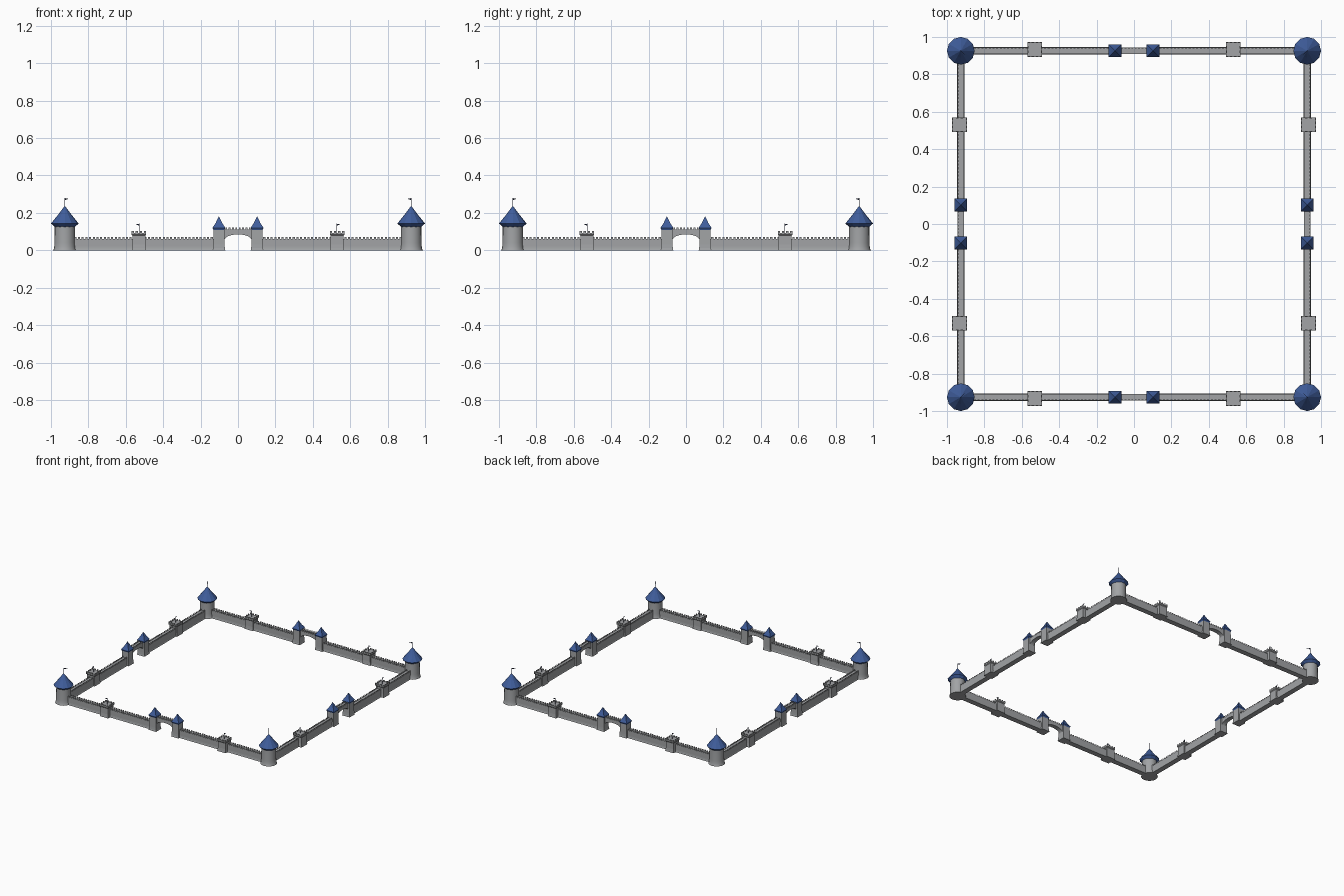
import bpy, bmesh, math
from mathutils import Matrix, Vector

if "Cube" in bpy.data.objects:
    bpy.data.objects.remove(bpy.data.objects["Cube"])

C = 0.926                      # distance of wall centre line from origin


def material(name, col):
    m = bpy.data.materials.new(name)
    m.diffuse_color = (*col, 1)
    m.use_nodes = True
    m.node_tree.nodes["Principled BSDF"].inputs["Base Color"].default_value = m.diffuse_color
    return m


BLUE = material("roof_blue", (0.05, 0.11, 0.33))
DARK = material("flag_dark", (0.03, 0.04, 0.09))
STONE = material("stone", (0.36, 0.37, 0.38))


def box(bm, x0, x1, y0, y1, z0, z1):
    m = Matrix.Translation(((x0 + x1) / 2, (y0 + y1) / 2, (z0 + z1) / 2))
    bmesh.ops.create_cube(bm, size=1, matrix=m @ Matrix.Diagonal((x1 - x0, y1 - y0, z1 - z0, 1)))


def lathe(bm, profile, n, cx=0, cy=0, turn=0.0):
    """Stack n-sided rings; (radius, z) points, radius 0 closes to a point."""
    rings = []
    for r, z in profile:
        if r == 0:
            rings.append([bm.verts.new((cx, cy, z))])
            continue
        rings.append([bm.verts.new((cx + r * math.cos(turn + math.tau * i / n),
                                    cy + r * math.sin(turn + math.tau * i / n), z)) for i in range(n)])
    for a, b in zip(rings, rings[1:]):
        for i in range(n):
            j = (i + 1) % n
            bm.faces.new((a[i], a[j], b[0]) if len(b) == 1 else (a[i], a[j], b[j], b[i]))
    bm.faces.new(rings[0][::-1])
    if len(rings[-1]) > 1:
        bm.faces.new(rings[-1])


def square(bm, profile, cx, cy):
    """Square tower from (half width, z) points."""
    lathe(bm, [(h * math.sqrt(2), z) for h, z in profile], 4, cx, cy, math.pi / 4)


def extrude_profile(bm, pts, vec):
    f = bm.faces.new([bm.verts.new(p) for p in pts])
    res = bmesh.ops.extrude_face_region(bm, geom=[f], use_keep_orig=True)
    bmesh.ops.translate(bm, vec=vec, verts=[g for g in res["geom"] if isinstance(g, bmesh.types.BMVert)])


def merlons(bm, x0, x1, y, z0, z1, n, depth):
    pitch = (x1 - x0) / (n - 0.45)
    for i in range(n):
        x = x0 + i * pitch
        box(bm, x, x + pitch * 0.55, y - depth / 2, y + depth / 2, z0, z1)


def flag(bm, cx, cy, z0, z1, direction, length, h):
    """Thin pole with a triangular pennant."""
    lathe(bm, [(0.0015, z0), (0.0015, z1)], 6, cx, cy)
    d = Vector((*direction, 0)).normalized() * length
    o = Vector((cx, cy, z1))
    side = Vector((-d.y, d.x, 0)).normalized() * 0.0012
    extrude_profile(bm, [o - side / 2, o + d - side / 2 - Vector((0, 0, h * 0.4)),
                         o - side / 2 - Vector((0, 0, h))], side)


def finish(bm, name, mat, smooth=False):
    """Place the part on all four sides as linked copies."""
    bmesh.ops.recalc_face_normals(bm, faces=bm.faces)
    me = bpy.data.meshes.new(name)
    bm.to_mesh(me)
    bm.free()
    me.materials.append(mat)
    for k, label in enumerate(("front", "right", "back", "left")):
        ob = bpy.data.objects.new(f"{name}_{label}", me)
        ob.rotation_euler.z = k * math.pi / 2
        bpy.context.collection.objects.link(ob)
    if smooth:
        bpy.ops.object.select_all(action='DESELECT')
        ob.select_set(True)
        bpy.context.view_layer.objects.active = ob
        bpy.ops.object.shade_smooth_by_angle(angle=math.radians(35))


# curtain walls with battered foot and battlements on both edges
bm = bmesh.new()
half = [(0.021, 0), (0.0185, 0.009), (0.0175, 0.02), (0.0175, 0.061)]
section = half + [(-y, z) for y, z in reversed(half)]
for s in (-1, 1):
    extrude_profile(bm, [(s * 0.11, -C + y, z) for y, z in section], Vector((s * 0.81, 0, 0)))
    a, b = sorted((s * 0.135, s * 0.875))
    for e in (-1, 1):
        merlons(bm, a, b, -C + e * 0.0155, 0.061, 0.07, 38, 0.004)
finish(bm, "curtain_wall", STONE)

# gate arch: flat top, elliptical opening
bm = bmesh.new()
arc = [(0.072 * math.cos(math.pi * i / 14), 0.055 + 0.03 * math.sin(math.pi * i / 14)) for i in range(15)]
pts = [(0.085, 0.055)] + arc + [(-0.085, 0.055), (-0.085, 0.11), (0.085, 0.11)]
extrude_profile(bm, [(x, -C - 0.0175, z) for x, z in pts], Vector((0, 0.035, 0)))
for e in (-1, 1):
    merlons(bm, -0.068, 0.068, -C + e * 0.0155, 0.11, 0.121, 8, 0.004)
finish(bm, "gate_arch", STONE)

# gate towers and their pyramid roofs
bm, rf = bmesh.new(), bmesh.new()
for s in (-1, 1):
    square(bm, [(0.034, 0), (0.0315, 0.012), (0.0305, 0.03), (0.0295, 0.115)], s * 0.102, -C)
    square(rf, [(0.029, 0.108), (0.034, 0.12), (0.017, 0.147), (0, 0.182)], s * 0.102, -C)
finish(bm, "gate_tower", STONE)
finish(rf, "gate_roof", BLUE)

# mid-wall square turrets with battlements and pennants
bm, fl = bmesh.new(), bmesh.new()
ty = -C - 0.007
for s in (-1, 1):
    tx = s * 0.53
    square(bm, [(0.038, 0), (0.036, 0.012), (0.0345, 0.03), (0.0345, 0.078),
                (0.039, 0.084), (0.039, 0.093)], tx, ty)
    for e in (-1, 1):
        merlons(bm, tx - 0.039, tx + 0.039, ty + e * 0.0365, 0.093, 0.103, 4, 0.005)
        for k in (-0.0115, 0.0115):
            box(bm, tx + e * 0.0365 - 0.0025, tx + e * 0.0365 + 0.0025,
                ty + k - 0.006, ty + k + 0.006, 0.093, 0.103)
    flag(fl, tx - s * 0.008 + s * 0.006, ty, 0.09, 0.142, (s, 0), 0.02, 0.01)
finish(bm, "wall_turret", STONE)
finish(fl, "turret_flag", DARK)

# corner round towers, one per side
bm = bmesh.new()
lathe(bm, [(0.062, 0), (0.059, 0.008), (0.0565, 0.02), (0.055, 0.04), (0.054, 0.135)], 20, -C, -C)
finish(bm, "corner_tower", STONE, True)
bm = bmesh.new()
lathe(bm, [(0.054, 0.125), (0.074, 0.143), (0.036, 0.19), (0, 0.238)], 12, -C, -C)
finish(bm, "corner_roof", BLUE)
bm = bmesh.new()
flag(bm, -C, -C, 0.225, 0.279, (1, 1), 0.028, 0.011)
finish(bm, "corner_flag", DARK)
